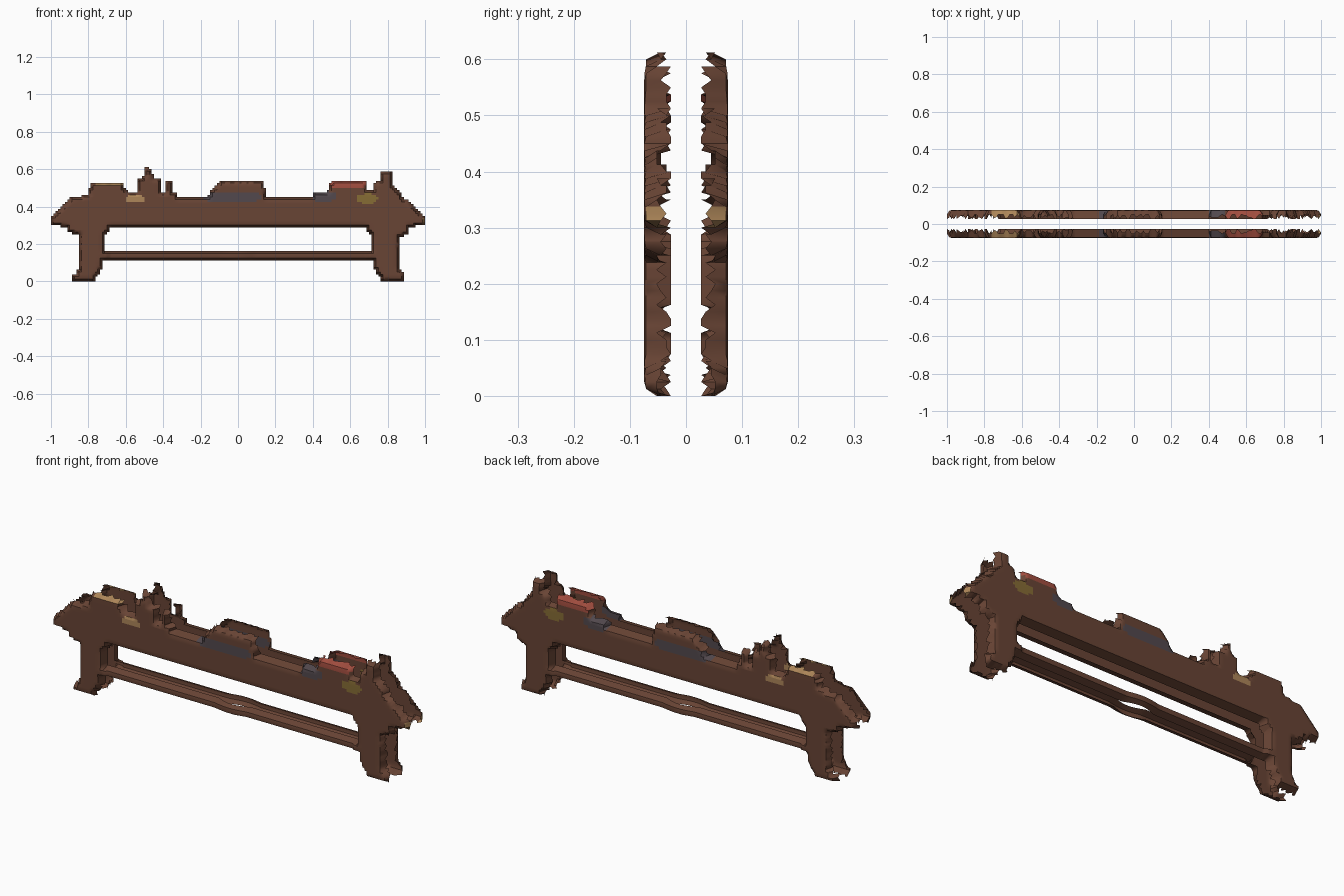
import bpy, math, random
from mathutils import Vector
from mathutils.geometry import intersect_point_line

if "Cube" in bpy.data.objects:
    bpy.data.objects.remove(bpy.data.objects["Cube"])

random.seed(4)
STEP = 0.0125      # fine stepped grid of the carved shell
OUT, INNER, ROUND = 0.0745, 0.027, 0.02

# Silhouette seen from the front, starting at the left foot
outline = [(-.89, 0), (-.89, .03), (-.87, .04), (-.85, .08), (-.85, .25), (-.91, .26),
           (-.92, .29), (-1, .30), (-1, .34), (-.89, .45), (-.80, .46), (-.79, .53),
           (-.62, .53), (-.59, .475), (-.54, .475), (-.54, .55), (-.505, .56), (-.495, .6125),
           (-.465, .60), (-.45, .55), (-.41, .55), (-.41, .475), (-.387, .475), (-.387, .5375),
           (-.35, .5375), (-.35, .475), (-.325, .475), (-.325, .45), (-.16, .45), (-.15, .48),
           (-.10, .5375), (.14, .5375), (.15, .45), (.39, .45), (.41, .475), (.48, .48),
           (.50, .54), (.68, .54), (.69, .49), (.72, .49), (.735, .53), (.76, .54),
           (.76, .5875), (.82, .5875), (.83, .51), (.86, .49), (.885, .45), (1, .35),
           (1, .30), (.92, .29), (.91, .25), (.86, .235), (.86, .08), (.89, .03),
           (.89, 0), (.77, 0), (.73, .06), (.72, .1125), (-.72, .1125), (-.73, .06),
           (-.76, .02), (-.76, 0)]
opening = [(-.7125, .1625), (.7125, .1625), (.7125, .24), (.68, .2875),
           (-.68, .2875), (-.7125, .24)]
edges = [(Vector(p[i]), Vector(p[(i + 1) % len(p)]))
         for p in (outline, opening) for i in range(len(p))]


def inside(x, z):
    hit = False
    for a, b in edges:
        if (a.y > z) != (b.y > z) and x < (b.x - a.x) * (z - a.y) / (b.y - a.y) + a.x:
            hit = not hit
    return hit


def edge_distance(x, z):
    p, best = Vector((x, z)), 9
    for a, b in edges:
        d = b - a
        t = max(0, min(1, (p - a).dot(d) / d.length_squared))
        best = min(best, (a + d * t - p).length)
    return best


# Flat colours
materials = []
for name, rgb in [("brown_wood", (.14, .058, .035)), ("red_cloth", (.36, .075, .05)),
                  ("ochre", (.24, .15, .035)), ("tan", (.42, .24, .10)),
                  ("slate", (.085, .066, .075))]:
    m = bpy.data.materials.new(name)
    m.diffuse_color = (*rgb, 1)
    m.use_nodes = True
    m.node_tree.nodes["Principled BSDF"].inputs["Base Color"].default_value = m.diffuse_color
    materials.append(m)

# Painted patches: centre x, centre z, half width, half height, colour
patches = [(.59, .525, .105, .026, 1), (.69, .443, .055, .026, 2),
           (-.55, .443, .05, .018, 3), (-.69, .53, .10, .014, 3),
           (-.03, .452, .16, .027, 4), (.46, .455, .065, .027, 4),
           (.995, .32, .012, .016, 3)]


def colour(x, z):
    for cx, cz, w, h, c in patches:
        if abs((x - cx) / w) ** 3 + abs((z - cz) / h) ** 3 < 1:
            return c
    return 0


def part(x, z):
    if z > .45:
        if x < -.57:
            return "left_bundle"
        if x < -.3:
            return "left_finial"
        if x < .3:
            return "centre_crest"
        return "right_bundle" if x < .72 else "right_finial"
    if z > .275:
        return "top_beam"
    if abs(x) < .7125 and z > .11:
        return "stretcher"
    return "left_leg" if x < 0 else "right_leg"


cells = {(i, j) for i in range(-80, 80) for j in range(0, 49)
         if inside((i + .5) * STEP, (j + .5) * STEP)}
depths = {}


def depth(i, j):
    # Rounded rim curling inward from the flat outer face
    if (i, j) not in depths:
        x, z = i * STEP, j * STEP
        rim = not all((i + a, j + b) in cells for a in (-1, 0) for b in (-1, 0))
        bar = abs(x) < .7 and .1 < z < .17
        bulge = max(0, math.cos(x / .09 * math.pi / 2)) if abs(x) < .09 else 0
        lo, hi = INNER, OUT
        if bar:
            lo, hi = INNER + .024 * bulge, .063 + .0115 * bulge
        if rim:
            y = lo
            if abs(x) > .72 or z > .46:
                y += random.choice((0, .008, .018, .025))
        else:
            t = min(1, max(STEP, edge_distance(x, z)) / ROUND)
            y = lo + (hi - lo) * math.sqrt(1 - (1 - t) ** 2)
        depths[i, j] = y
    return depths[i, j]


# Build each part of the front shell and mirror it to the back
groups = {}
for i, j in sorted(cells):
    groups.setdefault(part((i + .5) * STEP, (j + .5) * STEP), []).append((i, j))

for name, group in groups.items():
    index, verts, faces, cols = {}, [], [], []
    for i, j in group:
        face = []
        for k in ((i, j), (i + 1, j), (i + 1, j + 1), (i, j + 1)):
            if k not in index:
                index[k] = len(verts)
                verts.append((k[0] * STEP, -depth(*k), k[1] * STEP))
            face.append(index[k])
        faces.append(face)
        cols.append(colour((i + .5) * STEP, (j + .5) * STEP))
    mesh = bpy.data.meshes.new(name)
    mesh.from_pydata(verts, [], faces)
    for m in materials:
        mesh.materials.append(m)
    for poly, c in zip(mesh.polygons, cols):
        poly.material_index = c
    ob = bpy.data.objects.new(name, mesh)
    bpy.context.collection.objects.link(ob)
    mirror = ob.modifiers.new("back_shell", 'MIRROR')
    mirror.use_axis = (False, True, False)
    mirror.use_mirror_merge = False
    bpy.ops.object.select_all(action='DESELECT')
    ob.select_set(True)
    bpy.context.view_layer.objects.active = ob
    bpy.ops.object.shade_smooth_by_angle(angle=math.radians(50))
